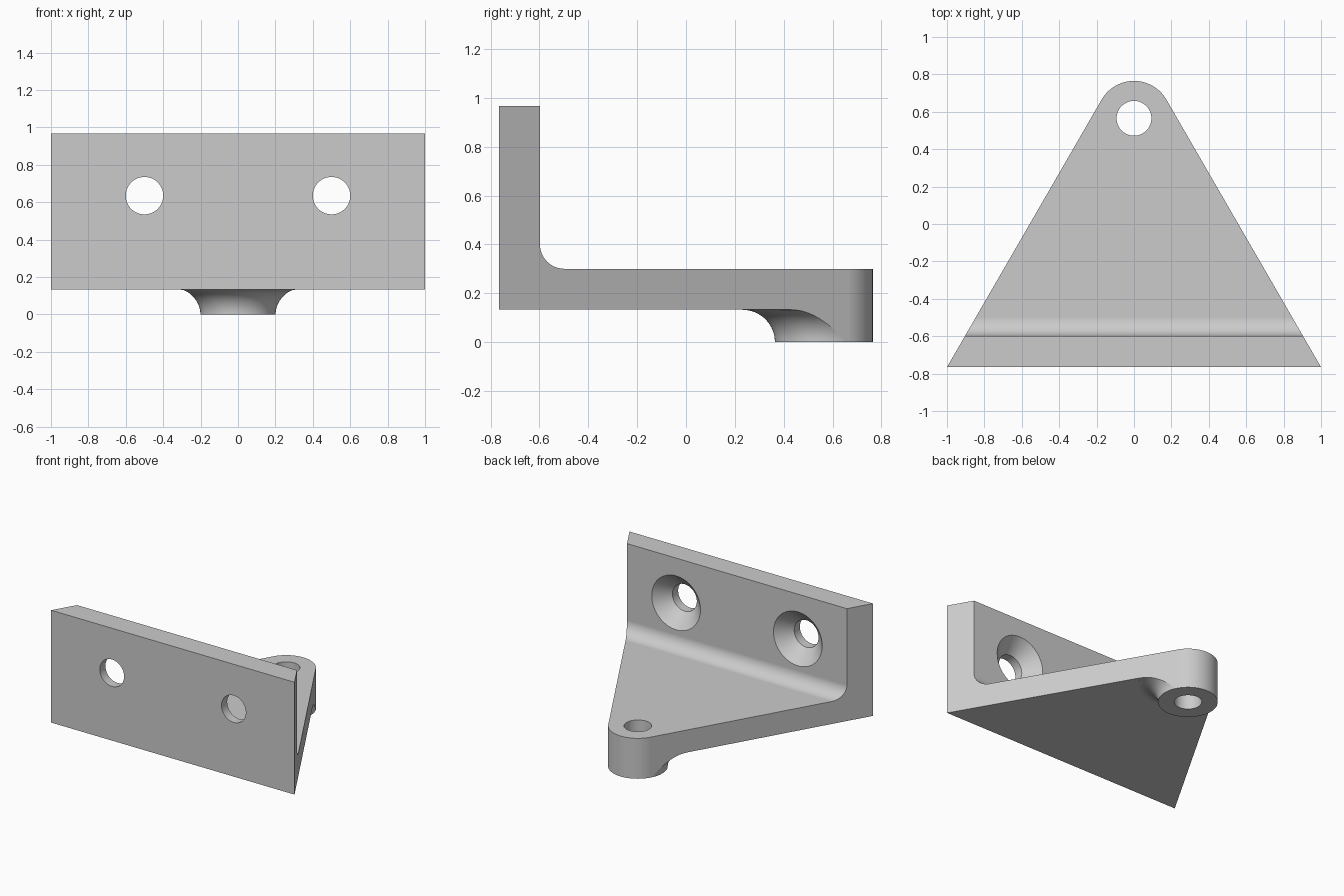
import bpy, bmesh
from math import sin, cos, tan, pi, radians
from mathutils import Matrix, Vector

if "Cube" in bpy.data.objects:
    bpy.data.objects.remove(bpy.data.objects["Cube"])

FRONT, BOSS_Y = -0.765, 0.565
WALL_BACK, BASE, FLOOR, TOP = -0.598, 0.133, 0.3, 0.967
FILLET, BOSS_R, SEGS = 0.1, 0.2, 96


def arc(cx, cy, r, start, end, n):
    angles = [radians(start + (end - start) * i / n) for i in range(n + 1)]
    return [(cx + r * cos(a), cy + r * sin(a)) for a in angles]


def finish(name, bm):
    bmesh.ops.recalc_face_normals(bm, faces=bm.faces)
    mesh = bpy.data.meshes.new(name)
    bm.to_mesh(mesh)
    bm.free()
    obj = bpy.data.objects.new(name, mesh)
    bpy.context.collection.objects.link(obj)
    return obj


def prism(name, points, offset):
    """Extrude a closed 3D outline by an offset."""
    bm = bmesh.new()
    face = bm.faces.new([bm.verts.new(p) for p in points])
    ext = bmesh.ops.extrude_face_region(bm, geom=[face], use_keep_orig=True)
    bmesh.ops.translate(bm, vec=offset,
                        verts=[v for v in ext["geom"] if isinstance(v, bmesh.types.BMVert)])
    return finish(name, bm)


def lathe(name, profile, matrix):
    """Solid of revolution about z from (radius, height) pairs, then placed."""
    bm = bmesh.new()
    rings = [[bm.verts.new((r * cos(2 * pi * i / SEGS), r * sin(2 * pi * i / SEGS), z))
              for i in range(SEGS)] for r, z in profile]
    for low, high in zip(rings, rings[1:]):
        for i in range(SEGS):
            j = (i + 1) % SEGS
            bm.faces.new((low[i], low[j], high[j], high[i]))
    bm.faces.new(rings[0])
    bm.faces.new(rings[-1])
    bm.transform(matrix)
    return finish(name, bm)


def combine(target, tool, operation):
    bpy.context.view_layer.objects.active = target
    mod = target.modifiers.new(operation, "BOOLEAN")
    mod.operation, mod.solver, mod.object = operation, "EXACT", tool
    bpy.ops.object.modifier_apply(modifier=mod.name)
    bpy.data.objects.remove(tool)


# Wall and floor: L-shaped side profile with a rounded inner corner
side = [(FRONT, BASE), (0.95, BASE), (0.95, FLOOR)]
side += arc(WALL_BACK + FILLET, FLOOR + FILLET, FILLET, 270, 180, 16)
side += [(WALL_BACK, TOP), (FRONT, TOP)]
bracket = prism("angle_bracket", [(-1.3, y, z) for y, z in side], (2.6, 0, 0))

# Boss under the tip, flaring into the floor
flare = arc(BOSS_R + BASE, 0, BASE - 0.001, 180, 90, 16)
boss = lathe("boss", flare + [(BOSS_R + BASE, 0.2)], Matrix.Translation((0, BOSS_Y, 0)))
combine(bracket, boss, "UNION")

# Trim everything to the triangular plan with a rounded tip
over = 0.2
half = 1 + over * tan(radians(30))
plan = [(-half, FRONT - over), (half, FRONT - over)]
plan += arc(0, BOSS_Y, BOSS_R, 30, 150, 40)
trim = prism("plan_trim", [(x, y, -0.2) for x, y in plan], (0, 0, 1.5))
combine(bracket, trim, "INTERSECT")

# Pin hole through the boss
combine(bracket, lathe("pin_hole", [(0.093, -0.1), (0.093, 0.5)],
                       Matrix.Translation((0, BOSS_Y, 0))), "DIFFERENCE")

# Countersunk screw holes through the wall
thick = WALL_BACK - FRONT
screw = [(0.1, -0.1), (0.1, thick - 0.1), (0.2, thick), (0.25, thick + 0.05)]
for x in (-0.5, 0.5):
    place = Matrix.Translation((x, FRONT, 0.635)) @ Matrix.Rotation(radians(-90), 4, "X")
    combine(bracket, lathe("screw_hole", screw, place), "DIFFERENCE")

# Plain grey metal
grey = bpy.data.materials.new("grey_metal")
grey.use_nodes = True
colour = (0.6, 0.6, 0.6, 1)
grey.diffuse_color = colour
grey.node_tree.nodes["Principled BSDF"].inputs["Base Color"].default_value = colour
bracket.data.materials.clear()
bracket.data.materials.append(grey)

# Smooth curves, crisp edges, level flats
bpy.ops.object.select_all(action="DESELECT")
bracket.select_set(True)
bpy.context.view_layer.objects.active = bracket
bpy.ops.object.shade_smooth_by_angle(angle=radians(25))
weighted = bracket.modifiers.new("weighted_normals", "WEIGHTED_NORMAL")
weighted.keep_sharp = True
